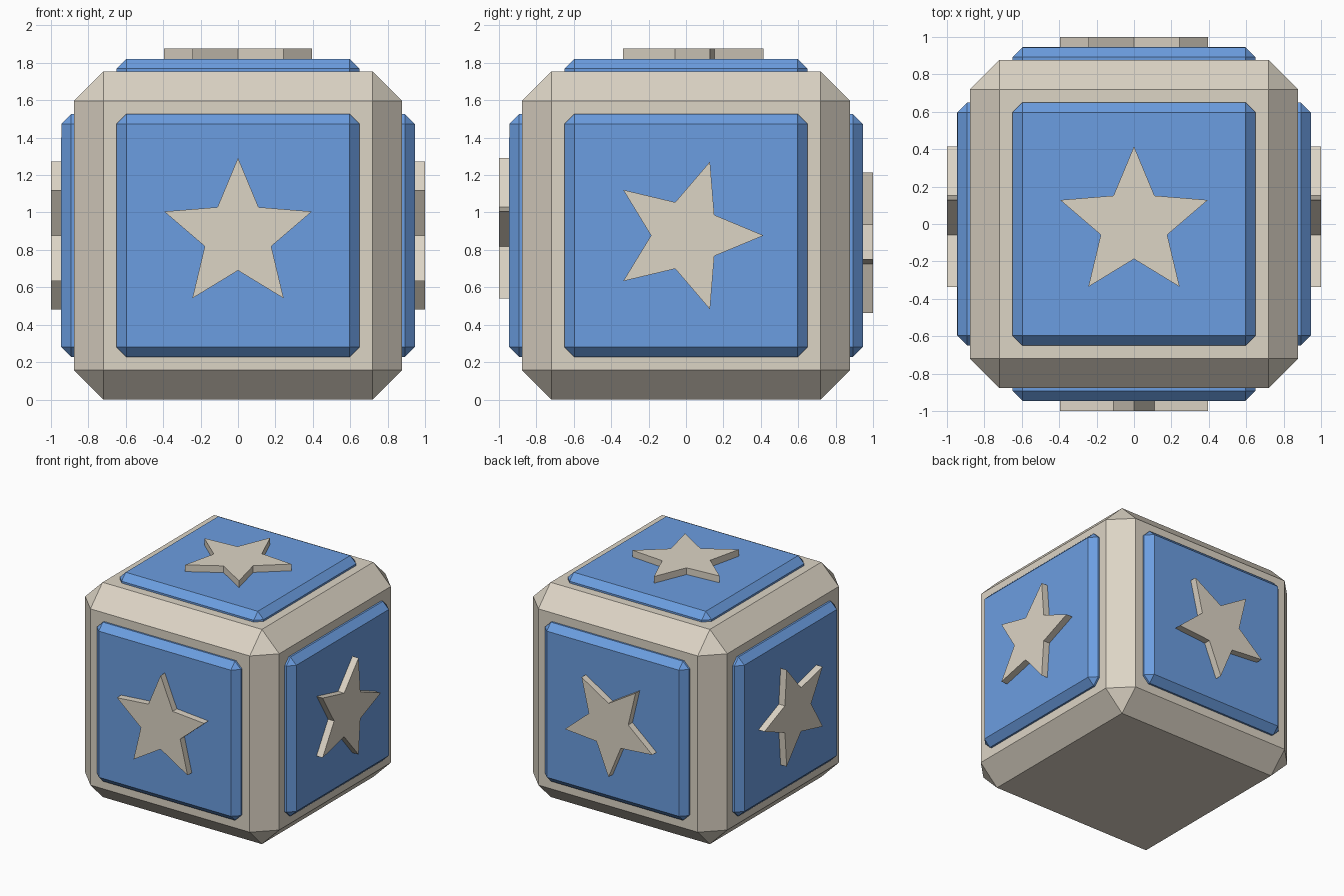
import bpy, bmesh
from math import sin, cos, pi
from mathutils import Matrix, Vector

if "Cube" in bpy.data.objects:
    bpy.data.objects.remove(bpy.data.objects["Cube"], do_unlink=True)

HALF = 0.877
CENTRE = Matrix.Translation((0, 0, HALF))


def material(name, rgb):
    mat = bpy.data.materials.new(name)
    mat.use_nodes = True
    mat.diffuse_color = (*rgb, 1)
    mat.node_tree.nodes["Principled BSDF"].inputs["Base Color"].default_value = (*rgb, 1)
    return mat


cream = material("warm cream", (0.72, 0.66, 0.56))
blue = material("soft blue", (0.148, 0.34, 0.75))


def finish(name, bm, mat, matrix):
    bmesh.ops.recalc_face_normals(bm, faces=bm.faces[:])
    mesh = bpy.data.meshes.new(name)
    bm.to_mesh(mesh)
    bm.free()
    mesh.materials.append(mat)
    obj = bpy.data.objects.new(name, mesh)
    obj.matrix_world = matrix
    bpy.context.collection.objects.link(obj)


def chamfered_box(name, size, z, chamfer, mat, matrix):
    bm = bmesh.new()
    bmesh.ops.create_cube(bm, size=1)
    bmesh.ops.scale(bm, vec=size, verts=bm.verts[:])
    bmesh.ops.translate(bm, vec=(0, 0, z), verts=bm.verts[:])
    bmesh.ops.bevel(bm, geom=bm.edges[:], offset=chamfer, segments=1,
                    affect='EDGES', profile=0.5)
    finish(name, bm, mat, matrix)


def star_prism(name, outer, inner, bottom, top, mat, matrix):
    bm = bmesh.new()
    verts = []
    for i in range(10):
        r = inner if i % 2 else outer
        a = pi / 2 + i * pi / 5
        verts.append(bm.verts.new((r * cos(a), r * sin(a), bottom)))
    face = bm.faces.new(verts)
    ext = bmesh.ops.extrude_face_region(bm, geom=[face])
    moved = [g for g in ext["geom"] if isinstance(g, bmesh.types.BMVert)]
    bmesh.ops.translate(bm, vec=Vector((0, 0, top - bottom)), verts=moved)
    finish(name, bm, mat, matrix)


# Block with wide chamfers
chamfered_box("block", (2 * HALF,) * 3, 0, 0.157, cream, CENTRE)

# Raised panel and star on every side but the bottom
sides = {
    "top": Matrix.Identity(4),
    "front": Matrix.Rotation(pi / 2, 4, 'X'),
    "back": Matrix.Rotation(-pi / 2, 4, 'X'),
    "left": Matrix.Rotation(pi / 2, 4, 'Y'),
    "right": Matrix.Rotation(-pi / 2, 4, 'Y'),
}
for side, turn in sides.items():
    place = CENTRE @ turn
    chamfered_box(side + "_panel", (1.3, 1.3, 0.2), 0.845, 0.053, blue, place)
    star_prism(side + "_star", 0.415, 0.187, 0.9, 1.0, cream, place)
